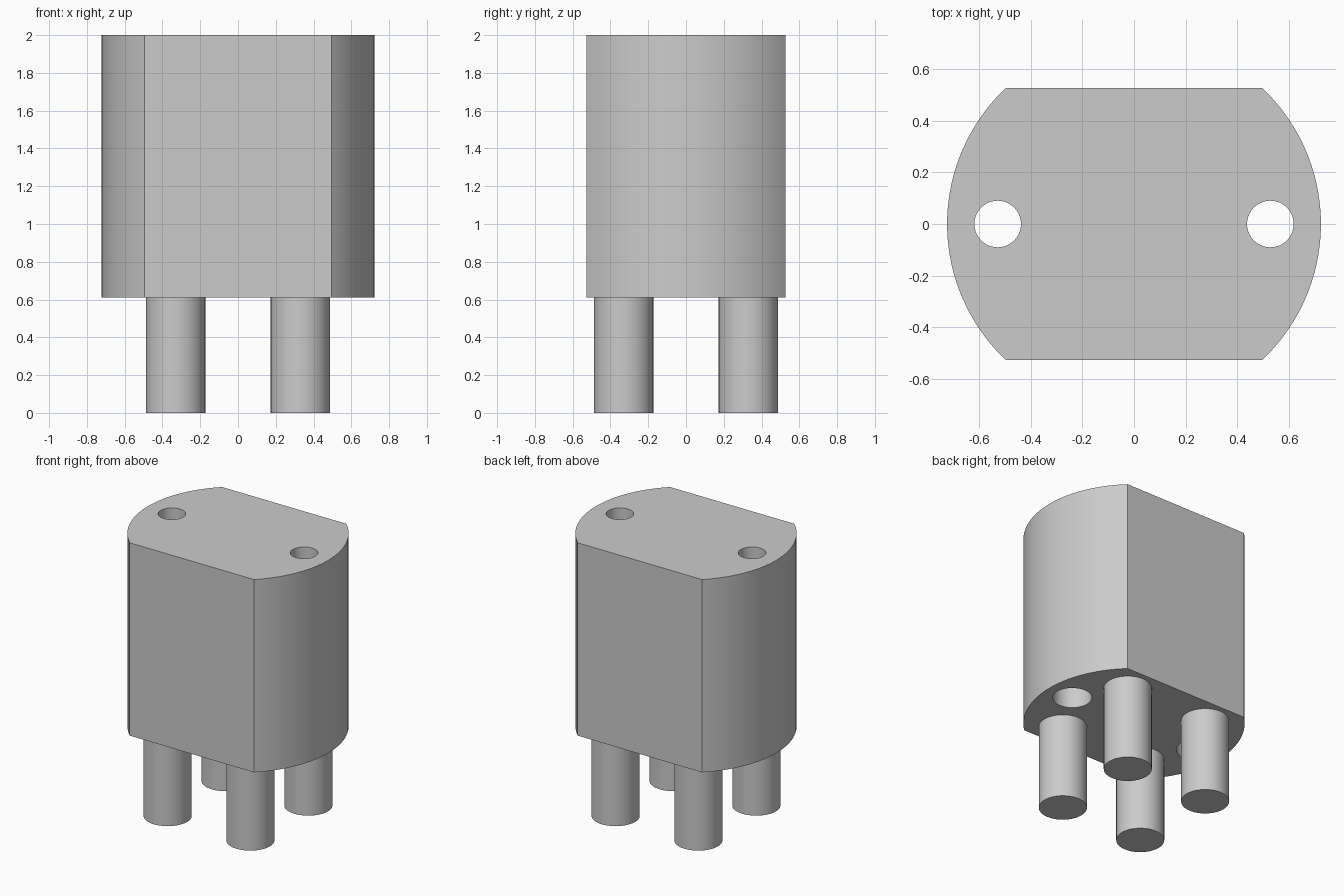
import bpy, bmesh, math

if "Cube" in bpy.data.objects:
    bpy.data.objects.remove(bpy.data.objects["Cube"])

R, HALF_Y = 0.7225, 0.526        # body radius and half depth across the flats
Z0, Z1 = 0.61, 2.0               # body bottom and top

grey = bpy.data.materials.new("plain_grey")
grey.diffuse_color = (0.6, 0.6, 0.6, 1)
grey.use_nodes = True
grey.node_tree.nodes["Principled BSDF"].inputs["Base Color"].default_value = grey.diffuse_color


def make_object(name, bm):
    bmesh.ops.recalc_face_normals(bm, faces=bm.faces)
    mesh = bpy.data.meshes.new(name)
    bm.to_mesh(mesh)
    bm.free()
    mesh.materials.append(grey)
    obj = bpy.data.objects.new(name, mesh)
    bpy.context.collection.objects.link(obj)
    return obj


def stack(name, rings):
    """Closed solid through a list of equally sized point rings."""
    bm = bmesh.new()
    loops = [[bm.verts.new(p) for p in ring] for ring in rings]
    n = len(loops[0])
    for a, b in zip(loops, loops[1:]):
        for i in range(n):
            j = (i + 1) % n
            bm.faces.new((a[i], a[j], b[j], b[i]))
    bm.faces.new(loops[0][::-1])
    bm.faces.new(loops[-1])
    return make_object(name, bm)


def circle(x, y, r, z, n=64):
    return [(x + r * math.cos(2 * math.pi * i / n),
             y + r * math.sin(2 * math.pi * i / n), z) for i in range(n)]


def smooth(obj):
    bpy.ops.object.select_all(action='DESELECT')
    obj.select_set(True)
    bpy.context.view_layer.objects.active = obj
    bpy.ops.object.shade_smooth_by_angle(angle=math.radians(30))


# Body: round block with flat front and back
half = math.asin(HALF_Y / R)
angles = [side + half * (2 * i / 40 - 1) for side in (0, math.pi) for i in range(41)]
body = stack("body", [[(R * math.cos(a), R * math.sin(a), z) for a in angles]
                      for z in (Z0, Z1)])

# Two through holes, wider at the underside
for x in (-0.527, 0.527):
    cutter = stack("hole_cutter", [circle(x, 0, r, z) for r, z in
                                   ((0.128, Z0 - 0.1), (0.128, Z0 + 0.6),
                                    (0.09, Z0 + 0.6), (0.09, Z1 + 0.1))])
    cutter.hide_render = True
    mod = body.modifiers.new("hole", 'BOOLEAN')
    mod.operation, mod.solver, mod.object = 'DIFFERENCE', 'EXACT', cutter
    bpy.context.view_layer.objects.active = body
    bpy.ops.object.modifier_apply(modifier=mod.name)
    bpy.data.objects.remove(cutter)
smooth(body)

# Four round legs
for x in (-0.33, 0.33):
    for y in (-0.33, 0.33):
        smooth(stack("leg", [circle(x, y, 0.157, z) for z in (0, Z0)]))
